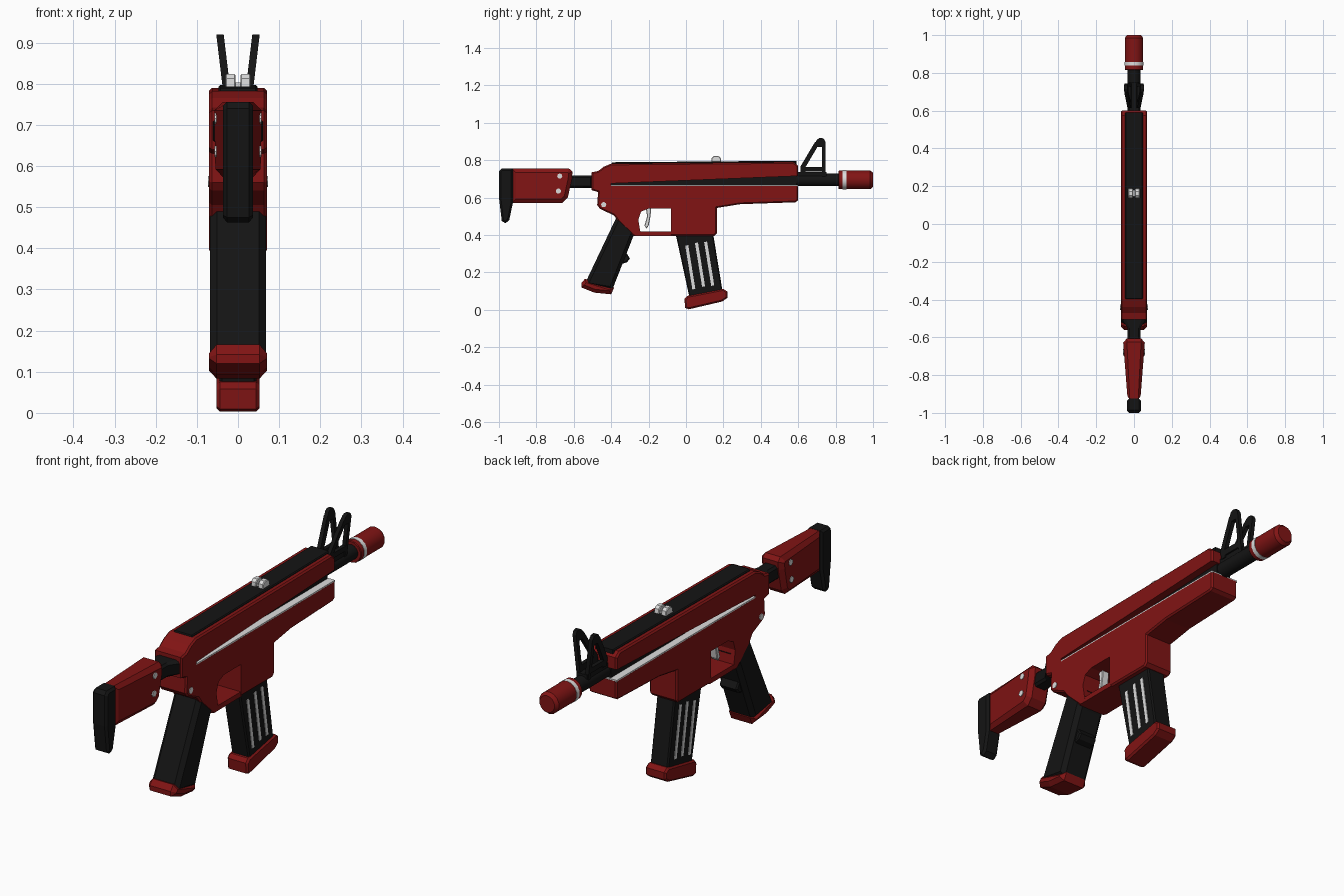
import bpy, bmesh, math

cube = bpy.data.objects.get("Cube")
if cube:
    bpy.data.objects.remove(cube, do_unlink=True)


def material(name, rgb):
    m = bpy.data.materials.new(name)
    m.use_nodes = True
    m.diffuse_color = (*rgb, 1)
    m.node_tree.nodes["Principled BSDF"].inputs["Base Color"].default_value = (*rgb, 1)
    return m


RED = material("dark_red", (0.22, 0.007, 0.007))
BLACK = material("black", (0.007, 0.007, 0.007))
WHITE = material("light_grey", (0.72, 0.72, 0.72))


def finish(name, bm, mat):
    bmesh.ops.recalc_face_normals(bm, faces=bm.faces)
    mesh = bpy.data.meshes.new(name)
    bm.to_mesh(mesh)
    bm.free()
    mesh.materials.append(mat)
    obj = bpy.data.objects.new(name, mesh)
    bpy.context.collection.objects.link(obj)
    return obj


def prism(name, outlines, half, mat, x=0, bevel=0, keep=None, deform=None):
    """Side outlines (y, z) extruded across x, with chamfered rims."""
    bm = bmesh.new()
    for pts in outlines:
        a = [bm.verts.new((x - half, y, z)) for y, z in pts]
        b = [bm.verts.new((x + half, y, z)) for y, z in pts]
        bm.faces.new(a)
        bm.faces.new(b)
        for i in range(len(pts)):
            j = (i + 1) % len(pts)
            bm.faces.new((a[i], a[j], b[j], b[i]))
    bmesh.ops.recalc_face_normals(bm, faces=bm.faces)
    if bevel:
        rims = [e for e in bm.edges if abs(e.verts[0].co.x - e.verts[1].co.x) < 1e-5
                and not (keep and keep(e))]
        bmesh.ops.bevel(bm, geom=rims, offset=bevel, segments=1, profile=0.5,
                        affect='EDGES', clamp_overlap=False)
    if deform:
        for v in bm.verts:
            deform(v.co)
    return finish(name, bm, mat)


def box(y0, y1, z0, z1):
    return [(y0, z0), (y1, z0), (y1, z1), (y0, z1)]


def lathe(name, profile, mat, z=0.695, sides=14):
    """Capped (y, radius) profile turned about the barrel line."""
    bm = bmesh.new()
    rings = []
    for y, r in profile:
        angles = [math.tau * (i + 0.5) / sides for i in range(sides)]
        rings.append([bm.verts.new((r * math.cos(t), y, z + r * math.sin(t))) for t in angles])
    bm.faces.new(rings[0])
    bm.faces.new(rings[-1])
    for p, q in zip(rings, rings[1:]):
        for i in range(sides):
            f = bm.faces.new((p[i - 1], p[i], q[i], q[i - 1]))
    obj = finish(name, bm, mat)
    bpy.ops.object.select_all(action='DESELECT')
    obj.select_set(True)
    bpy.context.view_layer.objects.active = obj
    bpy.ops.object.shade_smooth_by_angle(angle=math.radians(32))
    return obj


# Receiver: one outline with a wedge slot in front and the trigger opening below
receiver = [(-0.505, 0.64), (-0.505, 0.735), (-0.47, 0.742), (-0.44, 0.765), (-0.40, 0.782),
            (0.575, 0.79), (0.60, 0.77), (0.60, 0.716), (-0.40, 0.676), (-0.40, 0.662),
            (0.60, 0.662), (0.60, 0.585), (0.585, 0.575), (0.29, 0.565), (0.165, 0.545),
            (0.165, 0.41), (0.15, 0.395), (-0.08, 0.395), (-0.08, 0.542), (-0.20, 0.542),
            (-0.24, 0.525), (-0.255, 0.48), (-0.24, 0.395), (-0.28, 0.395), (-0.36, 0.47),
            (-0.385, 0.505), (-0.46, 0.54), (-0.475, 0.56), (-0.47, 0.63)]


def sharp_zone(edge):
    y, z = (edge.verts[0].co.yz + edge.verts[1].co.yz) / 2
    slot = y > -0.41 and 0.655 < z < 0.70
    opening = -0.26 < y < -0.07 and z < 0.55
    return slot or opening


prism("receiver", [receiver], 0.07, RED, bevel=0.007, keep=sharp_zone)
prism("trigger_guard", [box(-0.25, -0.07, 0.395, 0.418)], 0.0695, RED)
prism("slot_core", [box(-0.41, 0.592, 0.64, 0.75)], 0.036, BLACK)
prism("slot_ledge", [box(-0.40, 0.599, 0.659, 0.668)], 0.0698, WHITE)
prism("top_rail", [[(-0.40, 0.77), (0.59, 0.77), (0.59, 0.797), (-0.395, 0.789)]],
      0.047, BLACK, bevel=0.004)
prism("trigger", [[(-0.185, 0.55), (-0.215, 0.55), (-0.208, 0.50), (-0.222, 0.45),
                   (-0.21, 0.435), (-0.20, 0.45), (-0.19, 0.50)]], 0.018, WHITE, bevel=0.003)

# Rear sight: two cheeks joined by a low bridge
sight_cheek = [(0.135, 0.785), (0.19, 0.785), (0.185, 0.813), (0.172, 0.823),
               (0.15, 0.823), (0.137, 0.812)]
for side, label in ((1, "left"), (-1, "right")):
    prism("rear_sight_" + label, [sight_cheek], 0.0125, WHITE, x=side * 0.018, bevel=0.003)
prism("rear_sight_bridge", [box(0.145, 0.18, 0.785, 0.803)], 0.01, WHITE)

# Front sight: a pair of triangular frames leaning outwards
frame = [[(0.613, 0.73), (0.613, 0.768), (0.69, 0.898), (0.708, 0.88), (0.64, 0.765), (0.64, 0.73)],
         [(0.69, 0.892), (0.702, 0.912), (0.715, 0.919), (0.735, 0.917), (0.745, 0.90),
          (0.745, 0.872), (0.70, 0.872)],
         box(0.727, 0.745, 0.71, 0.88), box(0.62, 0.74, 0.74, 0.765)]
for side, label in ((1, "left"), (-1, "right")):
    def lean(co, s=side):
        co.x += s * 0.12 * (co.z - 0.73)
    prism("front_sight_" + label, frame, 0.009, BLACK, x=side * 0.021, deform=lean)
prism("front_sight_base", [box(0.60, 0.75, 0.69, 0.738)], 0.026, BLACK)

# Barrel and muzzle
lathe("barrel", [(0.50, 0.034), (0.83, 0.034)], BLACK)
lathe("muzzle", [(0.815, 0.047), (0.818, 0.05), (0.985, 0.05), (1.0, 0.038)], RED)
lathe("muzzle_ring", [(0.838, 0.0515), (0.858, 0.0515)], WHITE)


# Stock
def flare(co):
    co.x *= 1 if co.y < -0.52 else 1.8


def stock_taper(co):
    co.x *= 1 - 0.42 * (-0.62 - co.y) / 0.31


prism("stock_tube", [[(-0.65, 0.652), (-0.55, 0.652), (-0.50, 0.652),
                      (-0.50, 0.718), (-0.55, 0.718), (-0.65, 0.718)]],
      0.034, BLACK, bevel=0.01, deform=flare)
prism("stock", [[(-0.93, 0.572), (-0.93, 0.755), (-0.625, 0.755), (-0.607, 0.738),
                 (-0.61, 0.70), (-0.632, 0.60), (-0.66, 0.572)]],
      0.058, RED, bevel=0.02, deform=stock_taper)
prism("butt_pad", [[(-1.0, 0.74), (-0.985, 0.756), (-0.925, 0.756), (-0.925, 0.575),
                    (-0.945, 0.48), (-0.965, 0.463), (-0.985, 0.475), (-1.0, 0.60)]],
      0.037, BLACK, bevel=0.01)

# Pistol grip
prism("grip", [[(-0.36, 0.52), (-0.25, 0.46), (-0.285, 0.385), (-0.395, 0.105),
                (-0.545, 0.13)]], 0.0685, BLACK, bevel=0.018)
prism("grip_finger_rest", [[(-0.35, 0.33), (-0.325, 0.315), (-0.30, 0.275),
                            (-0.315, 0.255), (-0.36, 0.24)]], 0.045, BLACK, bevel=0.006)
prism("grip_cap", [[(-0.54, 0.166), (-0.56, 0.142), (-0.56, 0.12), (-0.49, 0.092),
                    (-0.40, 0.083), (-0.385, 0.118)]], 0.07, RED, bevel=0.018)

# Magazine
prism("magazine", [[(-0.065, 0.45), (0.138, 0.45), (0.197, 0.09), (0.022, 0.05)]],
      0.045, BLACK, bevel=0.006)
prism("magazine_base", [[(-0.008, 0.058), (0.008, 0.075), (0.20, 0.112), (0.222, 0.097),
                         (0.222, 0.065), (0.195, 0.045), (0.015, 0.003), (-0.005, 0.01)]],
      0.052, RED, bevel=0.008)
stripes = [[(y, z), (y + 0.016, z + 0.003), (y + 0.054, z - 0.231), (y + 0.038, z - 0.234)]
           for y, z in ((-0.004, 0.343), (0.048, 0.357), (0.097, 0.362))]
for side, label in ((1, "left"), (-1, "right")):
    prism("magazine_stripes_" + label, stripes, 0.002, WHITE, x=side * 0.0455)


# Rivets on the stock and receiver
def disc(y, z, r=0.014, n=10):
    return [(y + r * math.cos(math.tau * i / n), z + r * math.sin(math.tau * i / n))
            for i in range(n)]


for side, label in ((1, "left"), (-1, "right")):
    prism("stock_rivets_" + label, [disc(-0.675, 0.715), disc(-0.682, 0.635)],
          0.004, WHITE, x=side * 0.053)
    prism("receiver_rivet_" + label, [disc(-0.44, 0.562)], 0.004, WHITE, x=side * 0.069)
